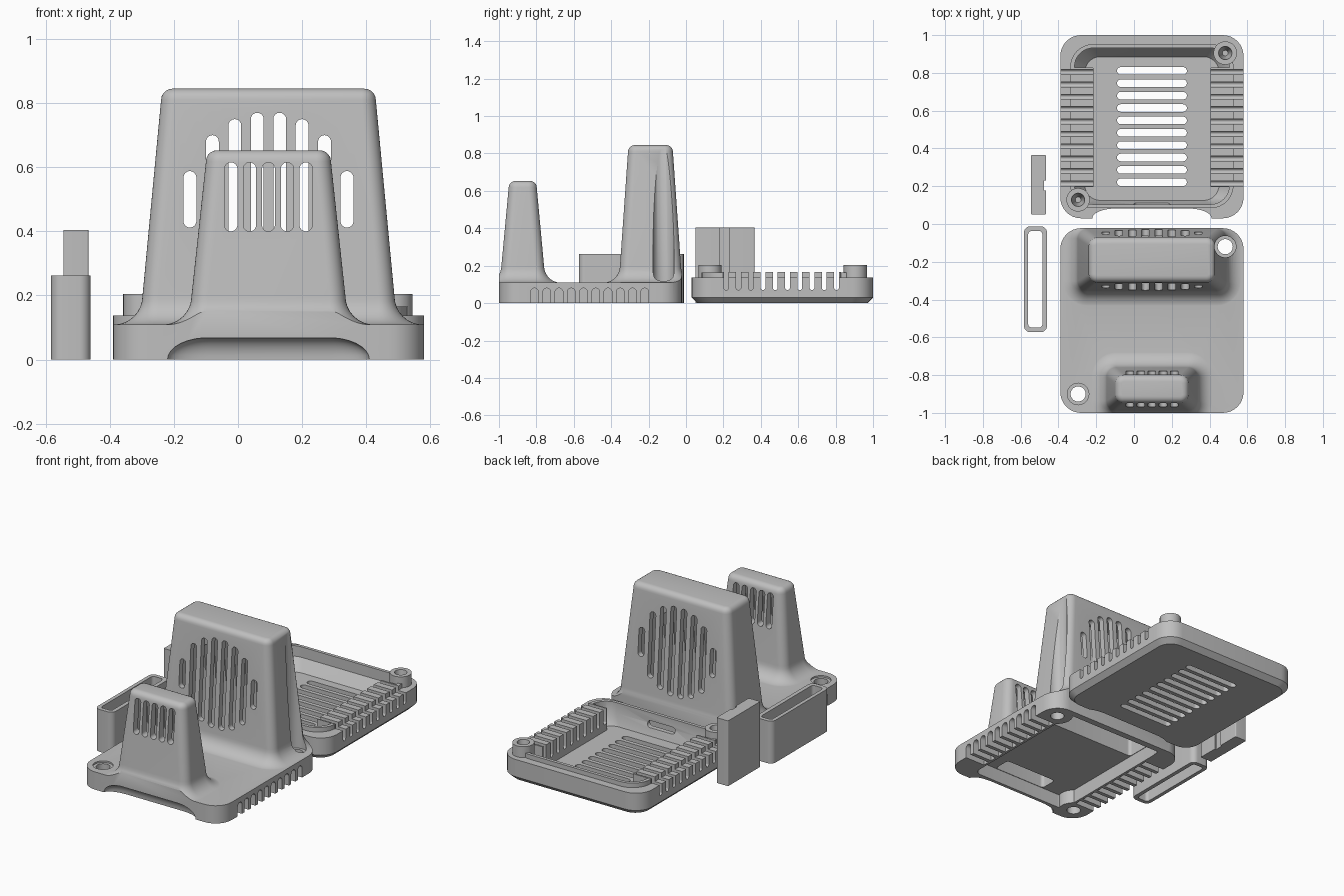
import bpy, bmesh
from math import sin, cos, pi, radians

if "Cube" in bpy.data.objects:
    bpy.data.objects.remove(bpy.data.objects["Cube"])

grey = bpy.data.materials.new("plain grey")
grey.use_nodes = True
grey.diffuse_color = (0.52, 0.52, 0.52, 1)
grey.node_tree.nodes["Principled BSDF"].inputs["Base Color"].default_value = (0.52, 0.52, 0.52, 1)

CX = 0.095                      # shared centre line of the case
X0, X1 = -0.39, 0.58            # case width
PITCH = 0.0655                  # spacing of the vents


def rrect(z, x0, x1, y0, y1, r, n=8):
    """Rounded rectangle ring at height z."""
    pts = []
    corners = [(x1 - r, y1 - r), (x0 + r, y1 - r), (x0 + r, y0 + r), (x1 - r, y0 + r)]
    for q, (cx, cy) in enumerate(corners):
        for k in range(n + 1):
            a = (q + k / n) * pi / 2
            pts.append((cx + r * cos(a), cy + r * sin(a), z))
    return pts


def prism(z0, z1, *rect):
    return [rrect(z0, *rect), rrect(z1, *rect)]


def disc(z, x, y, r):
    return rrect(z, x - r, x + r, y - r, y + r, r)


def along_y(rings):
    return [[(a, c, b) for a, b, c in ring] for ring in rings]


def along_x(rings):
    return [[(c, a, b) for a, b, c in ring] for ring in rings]


def make(name, *lofts):
    """One object from any number of capped lofts."""
    bm = bmesh.new()
    for rings in lofts:
        rows = [[bm.verts.new(p) for p in ring] for ring in rings]
        n = len(rows[0])
        for a, b in zip(rows, rows[1:]):
            for i in range(n):
                j = (i + 1) % n
                bm.faces.new((a[i], a[j], b[j], b[i]))
        bm.faces.new(rows[0][::-1])
        bm.faces.new(rows[-1])
    bmesh.ops.remove_doubles(bm, verts=bm.verts, dist=1e-5)
    bmesh.ops.recalc_face_normals(bm, faces=bm.faces)
    mesh = bpy.data.meshes.new(name)
    bm.to_mesh(mesh)
    bm.free()
    mesh.materials.append(grey)
    ob = bpy.data.objects.new(name, mesh)
    bpy.context.collection.objects.link(ob)
    return ob


def combine(ob, op, *lofts):
    """Boolean the lofts (or a ready object) into ob."""
    tool = lofts[0] if isinstance(lofts[0], bpy.types.Object) else make("cutter", *lofts)
    tool.hide_render = True
    mod = ob.modifiers.new("bool", 'BOOLEAN')
    mod.operation, mod.solver, mod.object = op, 'EXACT', tool
    bpy.context.view_layer.objects.active = ob
    bpy.ops.object.modifier_apply(modifier=mod.name)
    bpy.data.objects.remove(tool)


def tower(cy, top, hx_top, hy_top, hx_low, hy_low, wall_y):
    """Tapered tower with a flared foot and a rounded top, and its hollow."""
    def ring(z, hx, hy, r):
        return rrect(z, CX - hx, CX + hx, cy - hy, cy + hy, r)
    flare, edge, steps = 0.09, 0.035, 8
    rings = [ring(-0.05, hx_low + flare, hy_low + flare, 0.05 + flare)]
    for k in range(steps, -1, -1):
        a = k / steps * pi / 2
        o = flare * (1 - cos(a))
        z = 0.109 + flare * (1 - sin(a))
        rings.append(ring(z, hx_low + o, hy_low + o, 0.05 + o))
    for k in range(6):
        a = k / 5 * pi / 2
        o = edge * (1 - cos(a))
        rings.append(ring(top - edge + edge * sin(a), hx_top - o, hy_top - o, 0.045 - o))
    wall = 0.035
    hollow = [ring(z, hx_low - 0.061, hy_low - wall_y, 0.02) for z in (-0.05, 0.2)]
    hollow.append(ring(top - wall, hx_top - wall, hy_top - wall, 0.02))
    return rings, hollow


def scoop(z, c, y):
    """Outline of the finger scoop; c shrinks it."""
    arc = [(0.19 + 0.125 * c * cos(k * pi / 16), y + 0.05 * c * sin(k * pi / 16)) for k in range(9)]
    half = [(arc[0][0], y - 0.06)] + arc
    return [(CX - a, b, z) for a, b in half] + [(CX + a, b, z) for a, b in reversed(half)]


# Upper housing: slab and two towers, trimmed to the footprint
big, big_hollow = tower(-0.19, 0.845, 0.335, 0.12, 0.393, 0.163, 0.035)
small, small_hollow = tower(-0.873, 0.653, 0.195, 0.075, 0.24, 0.114, 0.06)
housing = make("upper_housing", prism(-0.1, 0.11, -0.7, 0.9, -1.3, 0.3, 0.1))
combine(housing, 'UNION', big, small)
combine(housing, 'INTERSECT', prism(0, 1.2, X0, X1, -1.0, -0.022, 0.11))

# Hollow inside, leaving a post round each screw hole
holes = [(0.483, -0.12), (-0.296, -0.9)]
for lofts in ([prism(-0.06, 0.085, -0.24, 0.43, -0.93, -0.07, 0.04)], [big_hollow, small_hollow]):
    cavity = make("cavity", *lofts)
    combine(cavity, 'DIFFERENCE', *[[disc(-0.2, x, y, 0.09), disc(1.1, x, y, 0.09)] for x, y in holes])
    combine(housing, 'DIFFERENCE', cavity)

# Screw holes with counterbores
combine(housing, 'DIFFERENCE', *[
    [disc(-0.1, x, y, 0.04), disc(0.1, x, y, 0.04), disc(0.1, x, y, 0.057), disc(1.1, x, y, 0.057)]
    for x, y in holes])

# Tower grilles
slots = []
for i, half in enumerate((0.088, 0.2, 0.25, 0.27)):
    for s in (-1, 1):
        x = CX + s * (0.245 - 0.07 * i)
        slots.append(along_y(prism(-0.5, 0.1, x - 0.02, x + 0.02, 0.5 - half, 0.5 + half, 0.02)))
for i in range(-2, 3):
    x = CX + 0.0585 * i
    slots.append(along_y(prism(-1.1, -0.65, x - 0.02, x + 0.02, 0.4, 0.615, 0.02)))
combine(housing, 'DIFFERENCE', *slots)

# Blind side slots and front scoop of the housing
combine(housing, 'DIFFERENCE', *[
    along_x(prism(a, b, y - 0.021, y + 0.021, -0.05, 0.08, 0.021))
    for y in (-0.81 + PITCH * i for i in range(10)) for a, b in ((-0.6, -0.255), (0.445, 0.8))])
arch = [scoop(-0.05, 1, -1)] + [
    scoop(0.068 * sin(radians(t)), cos(radians(t)), -1) for t in (0, 12, 24, 36, 48, 60, 72, 82, 89)]
combine(housing, 'DIFFERENCE', arch)

# Lower tray: chamfered shell with a scoop, thin lip and sloped well
tray = make("lower_tray", [rrect(0, X0 + 0.03, X1 - 0.03, 0.06, 0.97, 0.09),
                           rrect(0.03, X0, X1, 0.03, 1.0, 0.11),
                           rrect(0.137, X0, X1, 0.03, 1.0, 0.11)])
combine(tray, 'DIFFERENCE', [scoop(-0.05, 1, 0.032), scoop(0.5, 1, 0.032)])
combine(tray, 'UNION', prism(0.05, 0.165, -0.337, 0.527, 0.084, 0.952, 0.12))
combine(tray, 'DIFFERENCE', [rrect(0.03, -0.26, 0.45, 0.125, 0.885, 0.08),
                             rrect(0.1, -0.315, 0.505, 0.104, 0.932, 0.1),
                             rrect(0.4, -0.315, 0.505, 0.104, 0.932, 0.1)])

# Side combs and screw bosses
combine(tray, 'UNION', *[prism(0.015, 0.166, x0, x0 + 0.125, 0.195, 0.828, 0.004) for x0 in (-0.34, 0.405)])
bosses = [(0.483, 0.905), (-0.296, 0.128)]
combine(tray, 'UNION', *[[disc(0.01, x, y, 0.062), disc(0.205, x, y, 0.062)] for x, y in bosses])
combine(tray, 'DIFFERENCE', *[
    [disc(0.06, x, y, 0.015), disc(0.21, x, y, 0.036)] for x, y in bosses])

# Tray vents: comb gaps, floor slots and cable port
rows = [0.215 + PITCH * i for i in range(10)]
combine(tray, 'DIFFERENCE', *[
    along_x(prism(-0.6, 0.8, y - 0.013, y + 0.013, 0.07, 0.3, 0.013)) for y in rows])
combine(tray, 'DIFFERENCE', *[prism(-0.1, 0.06, -0.09, 0.28, y + 0.006 - 0.02, y + 0.006 + 0.02, 0.02) for y in rows])
combine(tray, 'DIFFERENCE', along_y(prism(0.0, 0.16, 0.0, 0.19, 0.075, 0.115, 0.02)))

# Loose sleeve
sleeve = make("sleeve", prism(0, 0.263, -0.583, -0.46, -0.573, -0.012, 0.035))
combine(sleeve, 'DIFFERENCE', prism(-0.1, 0.4, -0.56, -0.485, -0.548, -0.037, 0.018))

# Loose block with a shallow groove
block = make("block", prism(0, 0.405, -0.545, -0.466, 0.05, 0.366, 0.006))
combine(block, 'DIFFERENCE', prism(-0.1, 0.5, -0.476, -0.4, 0.178, 0.23, 0.002))

# Smooth curved faces, keep hard edges
bpy.ops.object.select_all(action='DESELECT')
for ob in (housing, tray, sleeve, block):
    ob.select_set(True)
bpy.context.view_layer.objects.active = housing
bpy.ops.object.shade_smooth_by_angle(angle=radians(30))
